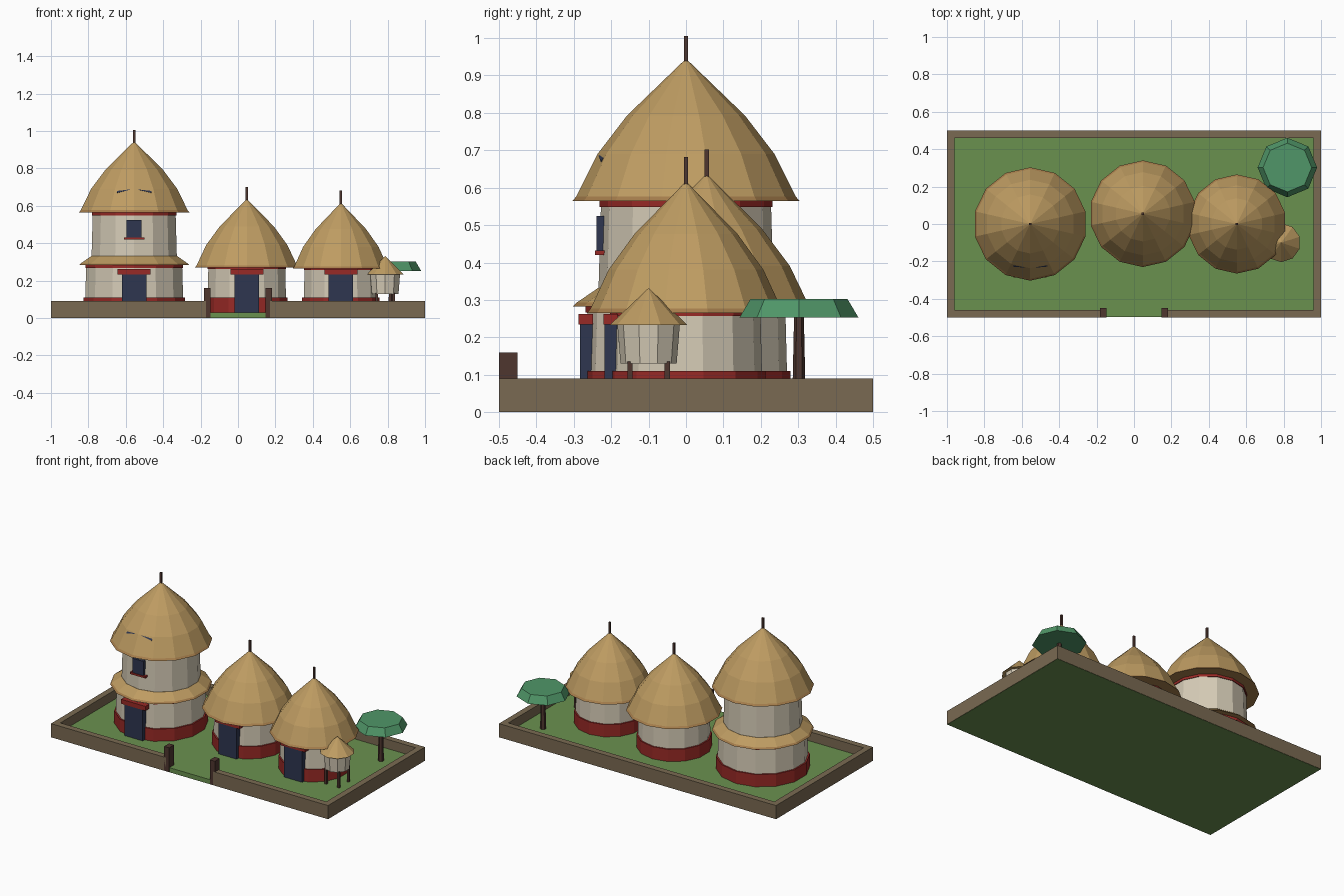
import bpy, bmesh, math

if "Cube" in bpy.data.objects:
    bpy.data.objects.remove(bpy.data.objects["Cube"])

def lin(c):
    c /= 255
    return c / 12.92 if c <= 0.04045 else ((c + 0.055) / 1.055) ** 2.4

def colour(name, r, g, b):
    m = bpy.data.materials.new(name)
    m.diffuse_color = (lin(r), lin(g), lin(b), 1)
    m.use_nodes = True
    m.node_tree.nodes["Principled BSDF"].inputs["Base Color"].default_value = m.diffuse_color
    return m

THATCH = colour("thatch", 190, 156, 98)
RIM = colour("thatch_rim", 166, 126, 76)
PLASTER = colour("plaster", 213, 203, 182)
RED = colour("red_paint", 153, 42, 38)
NAVY = colour("dark_blue", 46, 54, 80)
WOOD = colour("dark_wood", 78, 54, 47)
EARTH = colour("earth", 122, 106, 82)
GRASS = colour("grass", 106, 145, 79)
LEAF = colour("leaf", 80, 150, 104)

def finish(name, bm, mat):
    bmesh.ops.recalc_face_normals(bm, faces=bm.faces)
    me = bpy.data.meshes.new(name)
    bm.to_mesh(me)
    bm.free()
    me.materials.append(mat)
    ob = bpy.data.objects.new(name, me)
    bpy.context.collection.objects.link(ob)
    return ob

def box(name, mat, x0, x1, y0, y1, z0, z1):
    bm = bmesh.new()
    bmesh.ops.create_cube(bm, size=1)
    for v in bm.verts:
        v.co = ((x0 + x1) / 2 + v.co.x * (x1 - x0),
                (y0 + y1) / 2 + v.co.y * (y1 - y0),
                (z0 + z1) / 2 + v.co.z * (z1 - z0))
    return finish(name, bm, mat)

def lathe(name, mat, cx, cy, profile, n=14):
    """Faceted solid from (radius, z) rings; a radius of 0 makes a tip."""
    bm = bmesh.new()
    rings = []
    for r, z in profile:
        k = n if r > 0 else 1
        rings.append([bm.verts.new((cx + r * math.sin(math.tau * i / n),
                                    cy + r * math.cos(math.tau * i / n), z))
                      for i in range(k)])
    for a, b in zip(rings, rings[1:]):
        for i in range(n):
            j = (i + 1) % n
            if len(b) == 1:
                bm.faces.new((a[i], a[j], b[0]))
            else:
                bm.faces.new((a[i], a[j], b[j], b[i]))
    for ring in (rings[0], rings[-1]):
        if len(ring) > 1:
            bm.faces.new(ring)
    return finish(name, bm, mat)

def roof(name, cx, cy, r, z, top, n=14):
    h = top - z
    lathe(name + "_rim", RIM, cx, cy, [(r, z), (r - 0.010, z + 0.012)], n)
    lathe(name, THATCH, cx, cy, [(r - 0.010, z + 0.012), (r * 0.78, z + h * 0.33),
                                 (r * 0.52, z + h * 0.60), (0, top)], n)

def storey(name, cx, cy, r, z0, z1):
    lathe(name + "_wall", PLASTER, cx, cy, [(r, z0), (r * 0.97, z1)])
    lathe(name + "_top_band", RED, cx, cy, [(r * 0.99, z1 - 0.018), (r * 0.99, z1)])

def hut(name, cx, cy, r, eave):
    """Ground storey with painted base, door and lintel."""
    storey(name, cx, cy, r - 0.007, 0.03, eave)
    lathe(name + "_painted_base", RED, cx, cy, [(r, 0.03), (r, 0.11)])
    f = cy - r
    box(name + "_door", NAVY, cx - 0.066, cx + 0.066, f - 0.006, f + 0.03, 0.031, 0.236)
    box(name + "_lintel", RED, cx - 0.088, cx + 0.088, f - 0.009, f + 0.03, 0.234, 0.263)

def finial(name, cx, cy, top):
    box(name, WOOD, cx - 0.006, cx + 0.006, cy - 0.006, cy + 0.006, top - 0.03, top + 0.065)

# Ground and surrounding wall with a front gateway
box("ground", GRASS, -0.998, 0.998, -0.498, 0.498, 0, 0.03)
box("back_wall", EARTH, -1, 1, 0.46, 0.5, 0.001, 0.09)
for s, side in ((-1, "left"), (1, "right")):
    box(side + "_wall", EARTH, *sorted((s, s * 0.96)), -0.46, 0.46, 0.001, 0.09)
    box("front_wall_" + side, EARTH, *sorted((s, s * 0.17)), -0.5, -0.46, 0.001, 0.09)
    box("gate_post_" + side, WOOD, *sorted((s * 0.147, s * 0.183)), -0.5, -0.45, 0.002, 0.16)

# Two-storey tower hut
TX = -0.555
hut("tower", TX, 0, 0.278, 0.285)
lathe("skirt_rim", RIM, TX, 0, [(0.302, 0.283), (0.292, 0.293)])
lathe("skirt_roof", THATCH, TX, 0, [(0.292, 0.293), (0.235, 0.332)])
storey("tower_upper", TX, 0, 0.234, 0.325, 0.567)
roof("tower_roof", TX, 0, 0.303, 0.565, 0.945)
finial("tower_finial", TX, 0, 0.94)
box("window", NAVY, TX - 0.04, TX + 0.04, -0.239, -0.215, 0.43, 0.525)
box("window_sill", RED, TX - 0.055, TX + 0.055, -0.243, -0.215, 0.42, 0.432)

# Painted slanted eyes on the tower roof
for s, side in ((-1, "left"), (1, "right")):
    bm = bmesh.new()
    pts = [(0.022, -0.226, 0.686), (0.092, -0.184, 0.718), (0.092, -0.220, 0.670)]
    front = [bm.verts.new((TX + s * x, y - 0.008, z)) for x, y, z in pts]
    back = [bm.verts.new((TX + s * x, y, z - 0.004)) for x, y, z in pts]
    bm.faces.new(front)
    bm.faces.new(back)
    for i in range(3):
        j = (i + 1) % 3
        bm.faces.new((front[i], front[j], back[j], back[i]))
    finish("eye_" + side, bm, NAVY)

# Single-storey huts
for name, cx, cy, r, rr, eave, top in (("middle_hut", 0.047, 0.055, 0.224, 0.285, 0.27, 0.637),
                                       ("right_hut", 0.55, 0, 0.212, 0.265, 0.265, 0.617)):
    hut(name, cx, cy, r, eave + 0.01)
    roof(name + "_roof", cx, cy, rr, eave, top)
    finial(name + "_finial", cx, cy, top)

# Granary on stilts
GX, GY = 0.787, -0.1
for sx in (-1, 1):
    for sy in (-1, 1):
        x, y = GX + sx * 0.046, GY + sy * 0.05
        box("granary_leg", WOOD, x - 0.007, x + 0.007, y - 0.007, y + 0.007, 0.03, 0.135)
lathe("granary_body", PLASTER, GX, GY, [(0.075, 0.13), (0.084, 0.24)], 10)
lathe("granary_roof", THATCH, GX, GY, [(0.104, 0.233), (0, 0.332)], 10)

# Flat-topped tree
lathe("tree_trunk", WOOD, 0.82, 0.302, [(0.018, 0.03), (0.013, 0.26)], 6)
lathe("tree_canopy", LEAF, 0.82, 0.302, [(0.159, 0.253), (0.13, 0.302)], 8)
